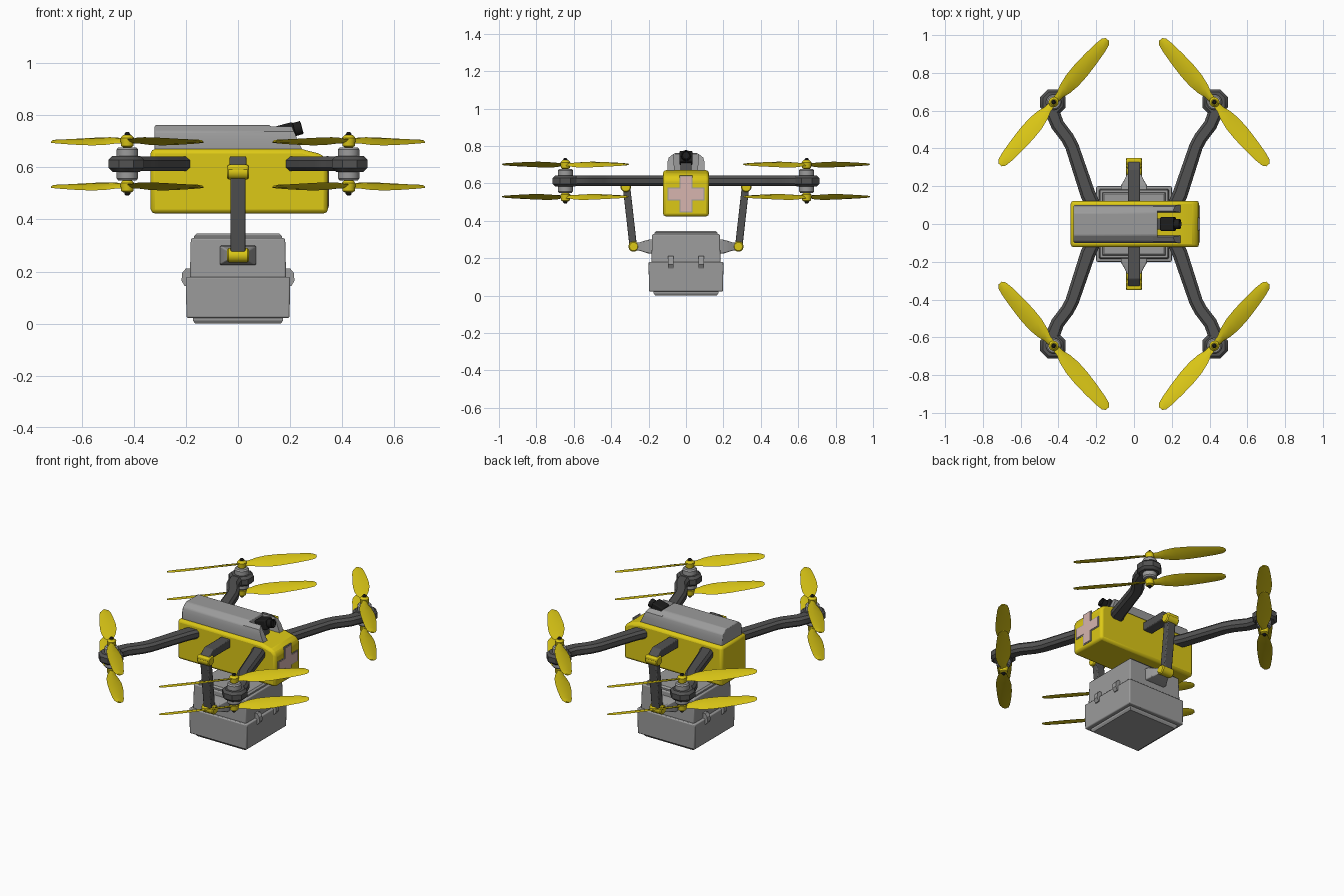
import bpy, bmesh, math
from mathutils import Vector, Matrix

if "Cube" in bpy.data.objects:
    bpy.data.objects.remove(bpy.data.objects["Cube"])


def material(name, rgb):
    m = bpy.data.materials.new(name)
    m.diffuse_color = (*rgb, 1)
    m.use_nodes = True
    m.node_tree.nodes["Principled BSDF"].inputs["Base Color"].default_value = m.diffuse_color
    return m


YELLOW = material("yellow", (0.72, 0.58, 0.008))
GREY = material("grey", (0.33, 0.33, 0.33))
DARK = material("dark_grey", (0.085, 0.085, 0.085))
BLACK = material("black", (0.012, 0.012, 0.012))
PINK = material("pale_pink", (0.68, 0.46, 0.43))


def finish(name, bm, mat, mirror="", bevel=0, segments=2):
    bmesh.ops.recalc_face_normals(bm, faces=bm.faces)
    me = bpy.data.meshes.new(name)
    bm.to_mesh(me)
    bm.free()
    me.shade_smooth()
    me.set_sharp_from_angle(angle=math.radians(32))
    me.materials.append(mat)
    ob = bpy.data.objects.new(name, me)
    bpy.context.collection.objects.link(ob)
    if bevel:
        mod = ob.modifiers.new("bevel", 'BEVEL')
        mod.width, mod.segments = bevel, segments
        mod.limit_method = 'ANGLE'
    if mirror:
        mod = ob.modifiers.new("mirror", 'MIRROR')
        mod.use_axis = ('x' in mirror, 'y' in mirror, False)
        mod.use_mirror_merge = False
    return ob


def add_loft(bm, rings):
    """Skin a list of equally sized point rings and cap both ends."""
    vs = [[bm.verts.new(p) for p in ring] for ring in rings]
    n = len(vs[0])
    for a, b in zip(vs, vs[1:]):
        for i in range(n):
            bm.faces.new((a[i], a[(i + 1) % n], b[(i + 1) % n], b[i]))
    bm.faces.new(vs[0])
    bm.faces.new(vs[-1])


def loft(name, rings, mat, **kw):
    bm = bmesh.new()
    add_loft(bm, rings)
    return finish(name, bm, mat, **kw)


def box(name, lo, hi, mat, **kw):
    rings = [[(lo[0], lo[1], z), (hi[0], lo[1], z), (hi[0], hi[1], z), (lo[0], hi[1], z)]
             for z in (lo[2], hi[2])]
    return loft(name, rings, mat, **kw)


def lathe(name, profile, centre, mat, axis='z', sides=24, **kw):
    """Stack of circles given as (radius, offset along the axis)."""
    rings = []
    for r, h in profile:
        ring = []
        for i in range(sides):
            a = math.tau * (i + 0.5) / sides
            c, s = r * math.cos(a), r * math.sin(a)
            ring.append(Vector(centre) + Vector((c, s, h) if axis == 'z' else (h, c, s)))
        rings.append(ring)
    return loft(name, rings, mat, **kw)


def square_stack(name, levels, mat, **kw):
    return loft(name, [[(-h, -h, z), (h, -h, z), (h, h, z), (-h, h, z)] for z, h in levels], mat, **kw)


# Fuselage: side profile pulled across the width
side = [(-.335, .423), (.345, .423), (.345, .625), (.322, .65), (.245, .67), (-.335, .67)]
loft("body", [[(x, y, z) for x, z in side] for y in (-.123, .123)], YELLOW, bevel=.016)

# Rounded top cover with two prongs around the camera
sec = [(.1, .66), (.1, .71), (.092, .738), (.06, .762)]
sec += [(-y, z) for y, z in reversed(sec)]
loft("top_cover", [[(x, y * k, z) for y, z in sec] for x, k in ((-.32, 1), (.125, 1))], GREY, bevel=.006)
prong = [(.1, .66), (.1, .71), (.092, .738), (.068, .757), (.06, .66)]
slope = lambda z: .25 - (z - .66) * .45
loft("cover_prong", [[(.1, y, z) for y, z in prong], [(slope(z), y, z) for y, z in prong]], GREY, mirror="y")

# Camera tilted slightly upward, on a small mount
box("camera_mount", (.12, -.03, .66), (.2, .03, .715), DARK, bevel=.005)
cam = box("camera_body", (-.035, -.036, -.03), (.04, .036, .03), BLACK, bevel=.006)
lens = lathe("camera_lens", [(.026, .03), (.026, .068), (.02, .07), (.018, .06)], (0, 0, 0), BLACK, axis='x')
for ob in (cam, lens):
    ob.location = (.178, 0, .735)
    ob.rotation_euler = (0, math.radians(-15), 0)


# Cross on the nose: pink plate over a slightly larger grey rim
def cross(name, a, b, x, mat):
    pts = [(b, a), (a, a), (a, b), (-a, b), (-a, a), (-b, a)]
    pts += [(-y, -z) for y, z in pts]
    loft(name, [[(xx, y, .543 + z) for y, z in pts] for xx in (.34, x)], mat)


cross("cross_rim", .035, .1, .347, GREY)
cross("cross_plate", .029, .094, .35, PINK)

# Swept rotor arms with a chamfered section
MX, MY = .425, .645
path = [Vector(p) for p in ((.2, .06), (.245, .16), (.328, .41), (.352, .455), (.405, .525),
                            (.425, .575), (MX + .005, MY))]
half = [.04, .04, .036, .036, .036, .038, .04]
rings = []
for i, p in enumerate(path):
    t = (path[min(i + 1, len(path) - 1)] - path[max(i - 1, 0)]).normalized()
    n = Vector((t.y, -t.x))
    w = half[i]
    shape = [(w, -.014), (w, .014), (w - .014, .028), (.014 - w, .028),
             (-w, .014), (-w, -.014), (.014 - w, -.028), (w - .014, -.028)]
    rings.append([(p.x + n.x * u, p.y + n.y * u, .613 + v) for u, v in shape])
loft("rotor_arm", rings, DARK, mirror="xy")
lathe("motor_pod", [(.058, -.03), (.073, -.016), (.073, .016), (.058, .03)], (MX + .004, MY, .613), DARK,
      sides=8, mirror="xy")

# Motors, shafts and propeller hubs, above and below each pod
lathe("motor", [(.034, -.064), (.041, -.056), (.041, .056), (.034, .064)], (MX, MY, .613), GREY, mirror="xy")
lathe("shaft", [(.006, -.122), (.012, -.115), (.012, .115), (.006, .122)], (MX, MY, .613), BLACK,
      sides=12, mirror="xy")
d0 = Vector((.65, -.76, 0)).normalized()
stations = [(.012, .018, 24), (.05, .022, 24), (.09, .036, 22), (.15, .046, 20), (.22, .047, 18),
            (.3, .042, 16), (.38, .034, 14), (.42, .026, 13), (.437, .012, 12)]
for label, z in (("upper", .7), ("lower", .527)):
    lathe(label + "_propeller_hub", [(.014, -.024), (.024, -.018), (.027, .012), (.016, .024)],
          (MX, MY, z), YELLOW, sides=16, mirror="xy")
    bm = bmesh.new()
    for d in (d0, -d0):
        perp = Vector((-d.y, d.x, 0))
        rings = []
        for r, w, tilt in stations:
            a = math.radians(tilt)
            across = perp * math.cos(a) - Vector((0, 0, math.sin(a)))
            up = perp * math.sin(a) + Vector((0, 0, math.cos(a)))
            th = .0065 if r < .1 else .0045
            c = Vector((MX, MY, z)) + d * r
            rings.append([c + across * w, c + across * w * .4 + up * th, c - across * w * .4 + up * th,
                          c - across * w, c - across * w * .4 - up * th * .6, c + across * w * .4 - up * th * .6])
        add_loft(bm, rings)
    finish(label + "_propeller_blades", bm, YELLOW, mirror="xy")

# Side grabbers: bracket, joints, strut and case lug
loft("grabber_bracket", [[(x, y, z) for y, z in ((.1, .59), (.1, .642), (.29, .642), (.335, .605),
                                                 (.31, .59))] for x in (-.032, .032)],
     DARK, mirror="y", bevel=.005)
lathe("upper_joint", [(.024, -.042), (.029, -.036), (.029, .036), (.024, .042)], (0, .322, .582), YELLOW,
      axis='x', sides=16, mirror="y")
box("upper_joint_cap", (-.041, .295, .585), (.041, .35, .61), YELLOW, mirror="y", bevel=.008)
loft("grabber_strut", [[(x, y + o, z) for x, o in ((-.028, -.02), (.028, -.02), (.028, .02), (-.028, .02))]
                       for y, z in ((.282, .262), (.318, .58))], DARK, mirror="y", bevel=.005)
lathe("lower_joint", [(.022, -.042), (.028, -.036), (.028, .036), (.022, .042)], (0, .28, .262), YELLOW,
      axis='x', sides=16, mirror="y")
loft("case_lug", [[(-w, y, .262 - h), (w, y, .262 - h), (w, y, .262 + h), (-w, y, .262 + h)]
                  for y, w, h in ((.17, .07, .038), (.205, .068, .036), (.245, .045, .023), (.275, .035, .018))],
     GREY, mirror="y", bevel=.005)

# Cargo case: base, lid, raised panels and latches
square_stack("case_foot", [(0, .165), (.012, .173), (.03, .173)], GREY)
square_stack("case_base", [(.022, .198), (.18, .2)], GREY, bevel=.006)
square_stack("case_lid", [(.17, .185), (.328, .181)], GREY, bevel=.006)
square_stack("case_lid_panel", [(.32, .168), (.337, .168), (.346, .158)], GREY)
latch = [(.18, .212), (.2, .212), (.214, .195), (.217, .165), (.205, .145), (.18, .145)]
bm = bmesh.new()
for yc in (-.082, .082):
    add_loft(bm, [[(x, yc + o, z) for x, z in latch] for o in (-.015, .015)])
finish("case_latches", bm, GREY, mirror="x")
